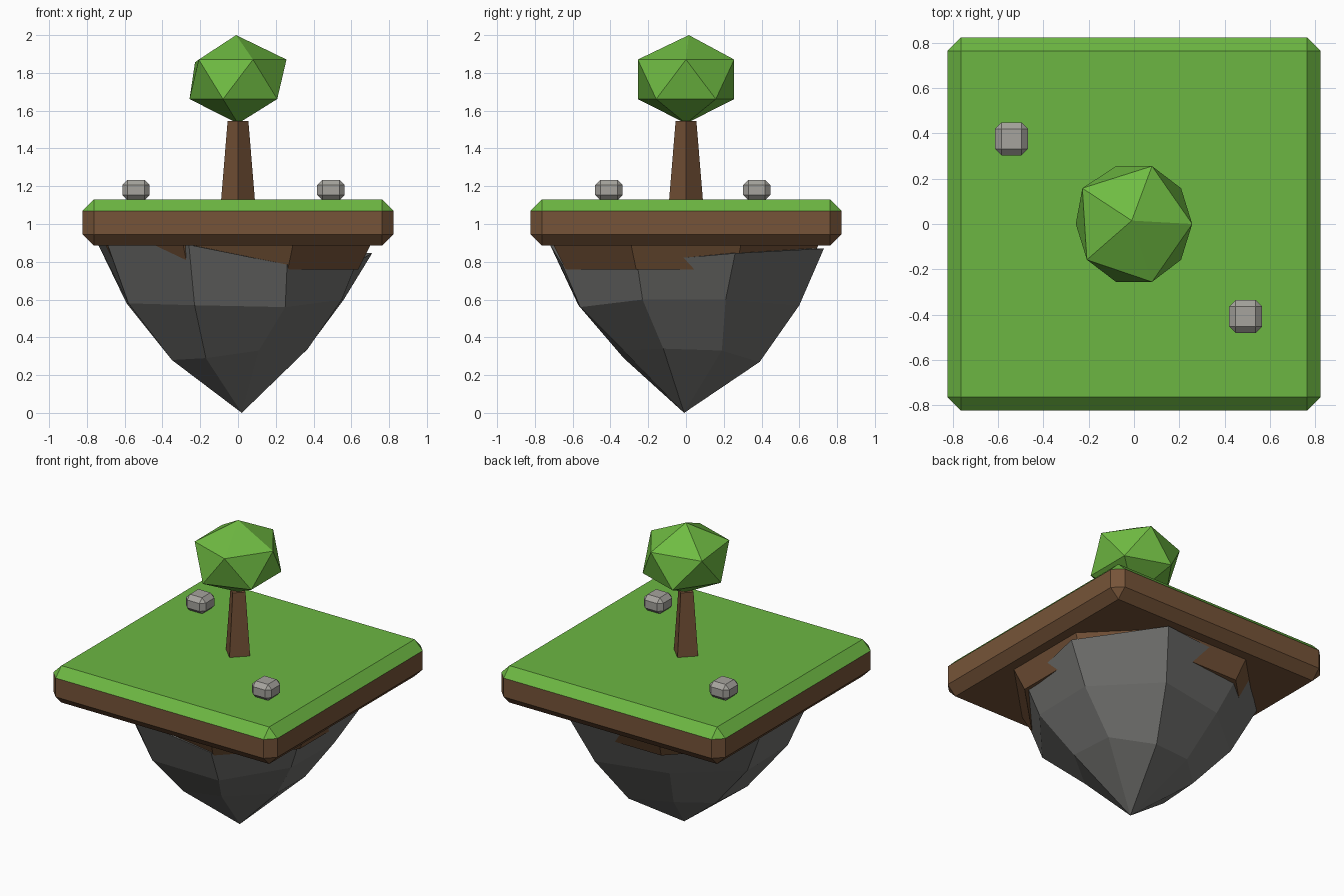
import bpy
import bmesh
from math import radians
from mathutils import Matrix, Vector

cube = bpy.data.objects.get("Cube")
if cube:
    bpy.data.objects.remove(cube, do_unlink=True)


def material(name, rgb):
    mat = bpy.data.materials.new(name)
    mat.use_nodes = True
    colour = (*rgb, 1)
    mat.diffuse_color = colour
    shader = mat.node_tree.nodes["Principled BSDF"]
    shader.inputs["Base Color"].default_value = colour
    shader.inputs["Roughness"].default_value = 0.9
    return mat


grass = material("grass green", (0.15, 0.47, 0.055))
leaves = material("leaf green", (0.16, 0.50, 0.055))
soil = material("soil brown", (0.18, 0.088, 0.04))
bark = material("bark brown", (0.18, 0.085, 0.038))
slate = material("dark rock grey", (0.165, 0.165, 0.158))
pebble = material("light stone grey", (0.38, 0.37, 0.34))


def finish(bm, name, *mats):
    """Turn a bmesh into a flat shaded object."""
    bmesh.ops.recalc_face_normals(bm, faces=bm.faces)
    mesh = bpy.data.meshes.new(name)
    bm.to_mesh(mesh)
    bm.free()
    for mat in mats:
        mesh.materials.append(mat)
    obj = bpy.data.objects.new(name, mesh)
    bpy.context.collection.objects.link(obj)
    return obj


def chamfered_box(centre, size, chamfer):
    bm = bmesh.new()
    place = Matrix.Translation(centre) @ Matrix.Diagonal((*size, 1))
    bmesh.ops.create_cube(bm, size=1, matrix=place)
    bmesh.ops.bevel(bm, geom=bm.edges[:], offset=chamfer, segments=1,
                    profile=0.5, affect='EDGES')
    return bm


def frustum(sides, low_radius, high_radius, bottom, top, turn=0):
    bm = bmesh.new()
    place = (Matrix.Translation((0, 0, (bottom + top) / 2))
             @ Matrix.Rotation(radians(turn), 4, 'Z'))
    bmesh.ops.create_cone(bm, cap_ends=True, segments=sides, radius1=low_radius,
                          radius2=high_radius, depth=top - bottom, matrix=place)
    return bm


# Square slab: upward faces are grass, the rest is soil
bm = chamfered_box((0, 0, 1.0075), (1.645, 1.645, 0.245), 0.06)
bm.normal_update()
for face in bm.faces:
    face.material_index = 0 if face.normal.z > 0.3 else 1
finish(bm, "grass_slab", grass, soil)

# Eight-sided soil layer below the slab
finish(frustum(8, 0.69, 0.76, 0.76, 0.89, turn=22.5), "soil_layer", soil)

# Rough hanging rock, three uneven rings closing on a tip
rings = [
    [(.71, .26, .845), (.34, .73, .87), (-.31, .66, .87), (-.74, .27, .89),
     (-.69, -.32, .89), (-.26, -.72, .89), (.26, -.655, .785), (.63, -.26, .8)],
    [(.56, .21, .6), (.25, .6, .57), (-.23, .5, .58), (-.59, .2, .58),
     (-.58, -.24, .58), (-.23, -.57, .57), (.25, -.56, .56), (.55, -.23, .6)],
    [(.36, .19, .33), (.15, .39, .27), (-.14, .33, .3), (-.33, .16, .28),
     (-.35, -.14, .28), (-.17, -.33, .29), (.11, -.33, .33), (.37, -.12, .34)],
]
bm = bmesh.new()
loops = [[bm.verts.new(point) for point in ring] for ring in rings]
tip = bm.verts.new((0.02, -0.01, 0))
count = len(loops[0])
for i in range(count):
    j = (i + 1) % count
    for upper, lower in zip(loops, loops[1:]):
        bm.faces.new((upper[i], upper[j], lower[j], lower[i]))
    bm.faces.new((loops[-1][i], loops[-1][j], tip))
cap = bm.verts.new((0, 0, 0.88))
for i in range(count):
    bm.faces.new((cap, loops[0][(i + 1) % count], loops[0][i]))
finish(bm, "hanging_rock", slate)

# Tapered four-sided trunk
finish(frustum(4, 0.09, 0.055, 1.12, 1.545), "tree_trunk", bark)

# Faceted crown, slightly uneven
bm = bmesh.new()
bmesh.ops.create_icosphere(
    bm, subdivisions=1, radius=1,
    matrix=Matrix.Translation((0, 0, 1.766)) @ Matrix.Diagonal((0.287, 0.3, 0.234, 1)))
for vert in bm.verts:
    if vert.co.z > 1.95:
        vert.co += Vector((-0.01, 0.015, 0))
    elif vert.co.z > 1.8 and vert.co.x < -0.1 and vert.co.y > 0:
        vert.co += Vector((-0.02, 0, -0.015))
finish(bm, "tree_crown", leaves)

# Two small stones on the grass
for name, x, y in (("back_stone", -0.54, 0.375), ("front_stone", 0.492, -0.408)):
    finish(chamfered_box((x, y, 1.18), (0.145, 0.145, 0.108), 0.028), name, pebble)
